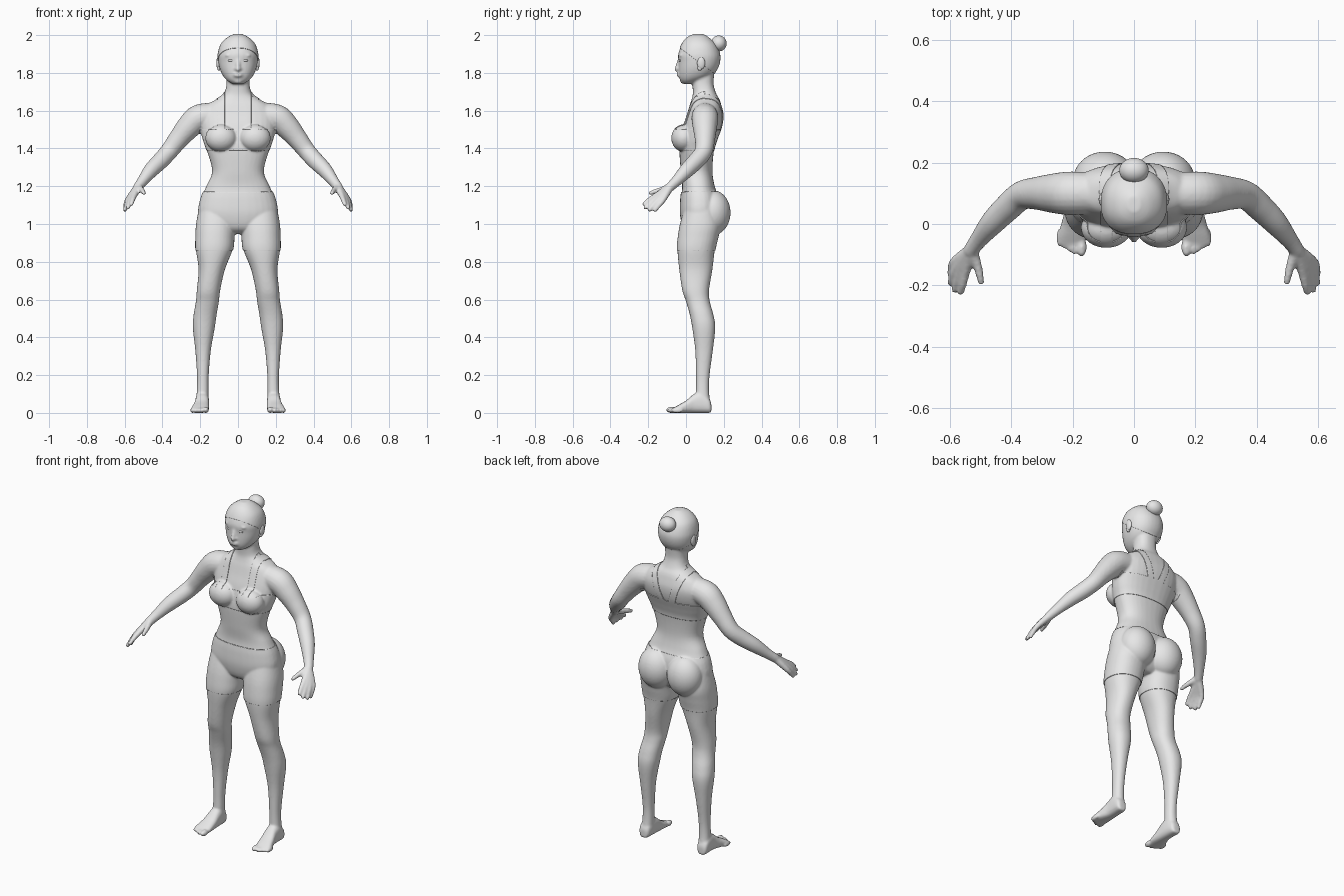
import bpy, bmesh, math
from mathutils import Vector, Matrix

cube = bpy.data.objects.get("Cube")
if cube:
    bpy.data.objects.remove(cube, do_unlink=True)

grey = bpy.data.materials.new("plain grey")
grey.use_nodes = True
grey.diffuse_color = (0.8, 0.8, 0.8, 1)
grey.node_tree.nodes["Principled BSDF"].inputs["Base Color"].default_value = (0.8, 0.8, 0.8, 1)


def make_object(name, bm):
    """Turn a bmesh into a smooth shaded object."""
    bmesh.ops.recalc_face_normals(bm, faces=bm.faces[:])
    mesh = bpy.data.meshes.new(name)
    bm.to_mesh(mesh)
    bm.free()
    return link(name, mesh)


def link(name, mesh):
    mesh.materials.clear()
    mesh.materials.append(grey)
    for poly in mesh.polygons:
        poly.use_smooth = True
        poly.material_index = 0
    obj = bpy.data.objects.new(name, mesh)
    bpy.context.scene.collection.objects.link(obj)
    return obj


def smooth_rows(rows, steps=5):
    """Catmull-Rom interpolation between rows of numbers."""
    out = []
    for i in range(len(rows) - 1):
        a, b, c, d = (rows[min(max(i + k, 0), len(rows) - 1)] for k in (-1, 0, 1, 2))
        for s in range(steps):
            t = s / steps
            out.append([q + t / 2 * (r - p + t * (2*p - 5*q + 4*r - w + t * (3*q - 3*r + w - p)))
                        for p, q, r, w in zip(a, b, c, d)])
    return out + [list(rows[-1])]


def outline(rx, ry, power=2.0, count=32):
    """Points of a superellipse."""
    pts = []
    for i in range(count):
        a = math.tau * i / count
        c, s = math.cos(a), math.sin(a)
        pts.append((math.copysign(abs(c) ** (2 / power), c) * rx,
                    math.copysign(abs(s) ** (2 / power), s) * ry))
    return pts


def loft(bm, rings):
    loops = [[bm.verts.new(p) for p in ring] for ring in rings]
    for lo, hi in zip(loops, loops[1:]):
        for i in range(len(lo)):
            j = (i + 1) % len(lo)
            bm.faces.new((lo[i], lo[j], hi[j], hi[i]))
    bm.faces.new(loops[0])
    bm.faces.new(loops[-1])


def stack(bm, rows, side=1, power=2.2):
    """Horizontal sections: height, centre x, front y, back y, half width."""
    loft(bm, [[(side * cx + u, (front + back) / 2 + v, z)
               for u, v in outline(half, (back - front) / 2, power)]
              for z, cx, front, back, half in smooth_rows(rows)])


def ball(bm, centre, radii):
    bmesh.ops.create_uvsphere(bm, u_segments=32, v_segments=20, radius=1,
                              matrix=Matrix.Translation(centre) @ Matrix.Diagonal((*radii, 1)))


def tube(bm, rows, side=1):
    """Round limb along x, y, z, radius, with rounded ends."""
    rows = smooth_rows([(side * x, y, z, r) for x, y, z, r in rows])
    pts = [Vector(r[:3]) for r in rows]
    rings = []
    for i, p in enumerate(pts):
        tangent = pts[min(i + 1, len(pts) - 1)] - pts[max(i - 1, 0)]
        turn = tangent.to_track_quat('Z', 'Y')
        rings.append([p + turn @ Vector((u, v, 0)) for u, v in outline(rows[i][3], rows[i][3], count=20)])
    loft(bm, rings)
    for k in (0, -1):
        ball(bm, pts[k], [rows[k][3]] * 3)


bm = bmesh.new()
# Torso and neck
stack(bm, [(.95, 0, .03, .12, .07), (.98, 0, -.01, .15, .15), (1.05, 0, -.028, .175, .205),
           (1.13, 0, -.027, .175, .197), (1.2, 0, -.02, .152, .168), (1.28, 0, -.028, .14, .137),
           (1.39, 0, -.035, .148, .165), (1.45, 0, -.03, .165, .185), (1.52, 0, -.015, .19, .2),
           (1.58, 0, .005, .197, .2), (1.63, 0, .02, .187, .165), (1.66, 0, .03, .177, .115),
           (1.69, 0, .036, .16, .075), (1.74, 0, .034, .146, .061), (1.8, 0, .03, .15, .062)], power=2.35)
# Head and chin
stack(bm, [(1.742, 0, -.015, .04, .03), (1.76, 0, -.03, .085, .058), (1.785, 0, -.038, .135, .08),
           (1.82, 0, -.04, .164, .096), (1.86, 0, -.04, .178, .104), (1.9, 0, -.041, .178, .105),
           (1.95, 0, -.022, .157, .09), (1.985, 0, .005, .12, .056), (2.003, 0, .04, .09, .02)])
ball(bm, (0, -.012, 1.758), (.026, .02, .016))
# Nose and lips
tube(bm, [(0, -.029, 1.885, .01), (0, -.042, 1.845, .011), (0, -.048, 1.82, .013)])
ball(bm, (0, -.04, 1.822), (.022, .012, .01))
for z in (1.785, 1.795):
    ball(bm, (0, -.038, z), (.026, .011, .007))

fingers = [
    ((.548, -.155, 1.152), (.557, -.195, 1.128), (.564, -.222, 1.106)),
    ((.563, -.15, 1.142), (.575, -.188, 1.112), (.583, -.215, 1.087)),
    ((.576, -.14, 1.133), (.59, -.172, 1.1), (.597, -.192, 1.076)),
    ((.584, -.122, 1.127), (.594, -.145, 1.097), (.598, -.163, 1.074)),
    ((.513, -.125, 1.183), (.503, -.163, 1.172), (.498, -.188, 1.164)),
]
for side in (1, -1):
    # Bust, buttocks, brows
    ball(bm, (side * .09, -.012, 1.455), (.08, .063, .07))
    ball(bm, (side * .095, .142, 1.06), (.1, .09, .115))
    ball(bm, (side * .04, -.026, 1.893), (.028, .01, .008))
    # Leg
    stack(bm, [(1.1, .11, 0, .16, .09), (1, .118, -.028, .18, .1), (.93, .122, -.04, .168, .1),
               (.86, .126, -.045, .152, .096), (.76, .139, -.036, .14, .07), (.65, .156, -.02, .122, .062),
               (.59, .162, 0, .126, .061), (.52, .174, .02, .145, .061), (.45, .181, .033, .155, .058),
               (.33, .185, .049, .142, .041), (.2, .186, .053, .125, .031), (.12, .187, .053, .122, .031),
               (.05, .19, .05, .128, .034)], side)
    # Foot: y, centre x, half width, instep height
    foot = smooth_rows([(.134, .193, .02, .05), (.12, .192, .032, .08), (.08, .19, .036, .11),
                        (.04, .19, .037, .098), (0, .195, .042, .065), (-.04, .201, .047, .042),
                        (-.068, .203, .043, .026)])
    loft(bm, [[(side * cx + u, y, top / 2 + v) for u, v in outline(half, top / 2, 2.6)]
              for y, cx, half, top in foot])
    # Toes
    ball(bm, (side * .17, -.075, .016), (.016, .032, .017))
    for i in range(4):
        ball(bm, (side * (.195 + .016 * i), -.072 + .009 * i, .013), (.01, .029, .014))
    # Arm
    tube(bm, [(.14, .1, 1.575, .068), (.21, .1, 1.56, .071), (.26, .1, 1.515, .065),
              (.315, .1, 1.45, .054), (.365, .093, 1.385, .047), (.41, .055, 1.335, .045),
              (.46, .005, 1.285, .04), (.505, -.05, 1.228, .029), (.53, -.085, 1.195, .025)], side)
    # Hand
    for knuckle, middle, tip in fingers:
        tube(bm, [(.53, -.085, 1.195, .022), (*knuckle, .0155), (*middle, .013), (*tip, .011)], side)

# Fuse everything into one smooth skin
body = make_object("body", bm)
remesh = body.modifiers.new("fuse", 'REMESH')
remesh.mode = 'VOXEL'
remesh.voxel_size = .0065
soften = body.modifiers.new("soften", 'SMOOTH')
soften.factor = .5
soften.iterations = 5
bpy.context.view_layer.update()
skin = bpy.data.meshes.new_from_object(body.evaluated_get(bpy.context.evaluated_depsgraph_get()))
bpy.data.objects.remove(body, do_unlink=True)
body = link("body", skin)


def garment(name, region, cuts, keep, thickness=.004):
    """Thin layer over the skin, trimmed along planes and kept by a rule."""
    bm = bmesh.new()
    bm.from_mesh(skin)
    far = [f for f in bm.faces if not region(f.calc_center_median())]
    bmesh.ops.delete(bm, geom=far, context='FACES')
    for point, normal in cuts:
        bmesh.ops.bisect_plane(bm, geom=bm.verts[:] + bm.edges[:] + bm.faces[:],
                               plane_co=point, plane_no=normal)
    trim = [f for f in bm.faces if not keep(f.calc_center_median())]
    bmesh.ops.delete(bm, geom=trim, context='FACES')
    mesh = bpy.data.meshes.new(name)
    bm.to_mesh(mesh)
    bm.free()
    obj = link(name, mesh)
    shell = obj.modifiers.new("thickness", 'SOLIDIFY')
    shell.thickness = thickness
    shell.offset = 1
    return obj


# Shorts
UP = (0, 0, 1)
garment("shorts", lambda c: .8 < c.z < 1.2 and abs(c.x) < .3,
        [((0, 0, 1.17), UP), ((0, 0, .86), UP)], lambda c: .86 < c.z < 1.17)

# Sports top with straight front straps and converging back straps
SLANT = .35
cuts = [((0, 0, 1.39), UP), ((0, 0, 1.5), UP), ((0, .1, 0), (0, 1, 0))]
for s in (1, -1):
    cuts += [((s * x, 0, 0), (1, 0, 0)) for x in (.07, .108)]
    cuts += [((s * x, 0, 1.5), (s, 0, -SLANT)) for x in (.015, .055)]


def in_top(c):
    if c.z < 1.5:
        return c.z > 1.39
    if c.y < .1:
        return .07 < abs(c.x) < .108
    return .015 < abs(c.x) - SLANT * (c.z - 1.5) < .055


garment("sports_top", lambda c: 1.36 < c.z < 1.7 and abs(c.x) < .205, cuts, in_top, .003)

# Hair pulled back above a slanted hairline
hairline = Vector((0, .065, 1.86))
slope = Vector((0, .74, 1))
garment("hair", lambda c: c.z > 1.76 and abs(c.x) < .2, [(hairline, slope)],
        lambda c: (c - hairline).dot(slope) > 0, .003)

# Bun, ears and eyes
bm = bmesh.new()
ball(bm, (0, .174, 1.956), (.048, .041, .042))
make_object("hair_bun", bm)
for side, label in ((1, "left"), (-1, "right")):
    bm = bmesh.new()
    ball(bm, (side * .104, .08, 1.852), (.011, .021, .033))
    ball(bm, (side * .101, .073, 1.826), (.009, .012, .014))
    make_object(label + "_ear", bm)
    bm = bmesh.new()
    ball(bm, (side * .037, -.027, 1.866), (.016, .011, .008))
    make_object(label + "_eye", bm)
